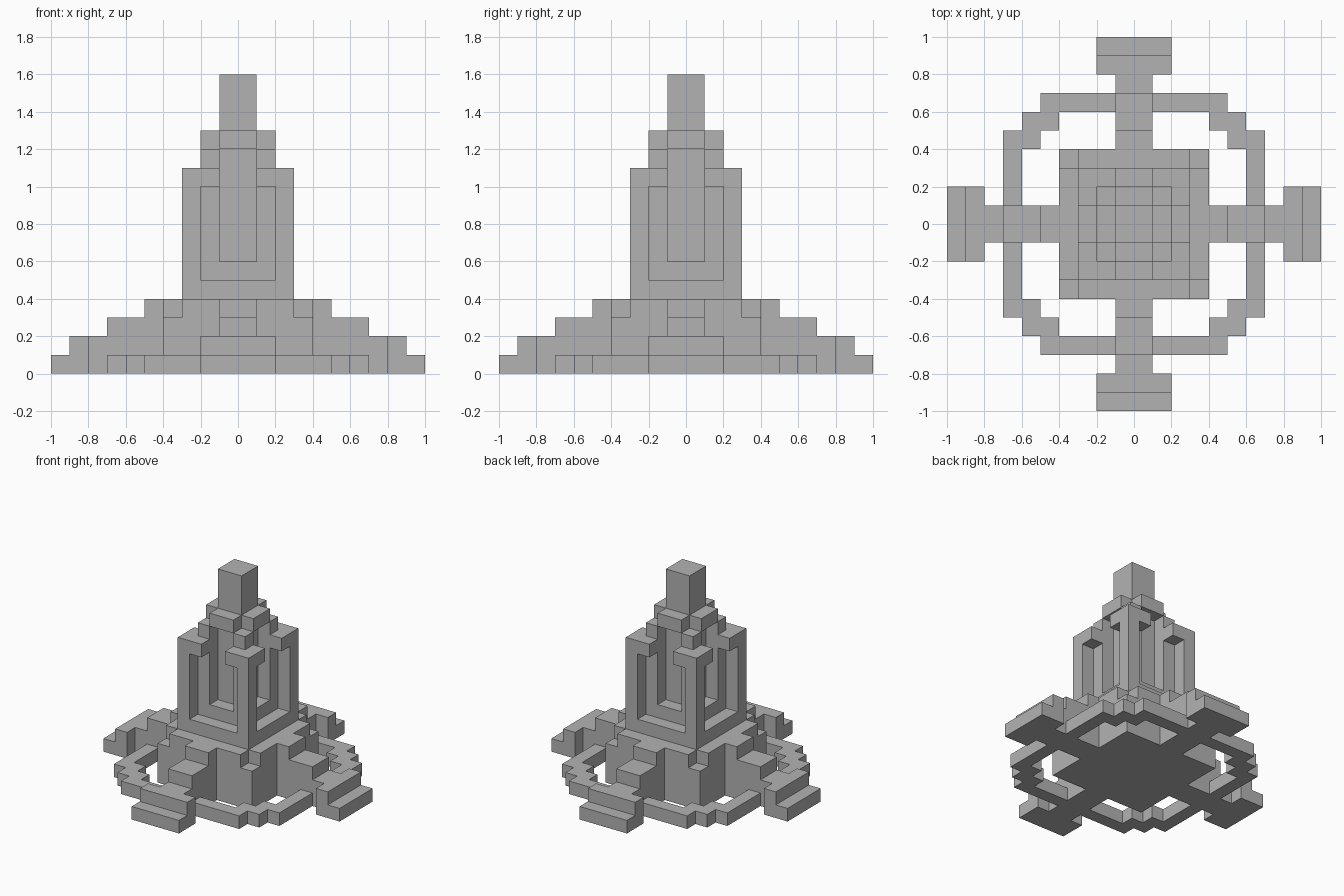
import bpy
import bmesh

UNIT = 0.1  # edge length of one building cube

default = bpy.data.objects.get("Cube")
if default:
    bpy.data.objects.remove(default)

stone = bpy.data.materials.new("grey_stone")
stone.use_nodes = True
grey = (0.45, 0.45, 0.45, 1)
stone.diffuse_color = grey
stone.node_tree.nodes["Principled BSDF"].inputs["Base Color"].default_value = grey


def square(half, z0, z1):
    """Centred square block."""
    return (-half, half, -half, half, z0, z1)


def four_way(boxes):
    """Repeat boxes on all four sides by quarter turns."""
    result = []
    for box in boxes:
        for _ in range(4):
            result.append(box)
            x0, x1, y0, y1, z0, z1 = box
            box = (-y1, -y0, x0, x1, z0, z1)
    return result


def build(name, boxes):
    """Fuse boxes (in cube units) into one clean shell."""
    cells = {(x, y, z)
             for x0, x1, y0, y1, z0, z1 in boxes
             for x in range(x0, x1) for y in range(y0, y1) for z in range(z0, z1)}
    bm = bmesh.new()
    for cell in cells:
        for axis in range(3):
            for side in (0, 1):
                neighbour = list(cell)
                neighbour[axis] += 2 * side - 1
                if tuple(neighbour) in cells:
                    continue
                corners = []
                for u, v in ((0, 0), (1, 0), (1, 1), (0, 1)):
                    p = list(cell)
                    p[axis] += side
                    p[(axis + 1) % 3] += u
                    p[(axis + 2) % 3] += v
                    corners.append(bm.verts.new([c * UNIT for c in p]))
                bm.faces.new(corners if side else corners[::-1])
    bmesh.ops.remove_doubles(bm, verts=bm.verts, dist=UNIT / 100)
    bmesh.ops.dissolve_limit(bm, angle_limit=0.01, verts=bm.verts, edges=bm.edges)
    mesh = bpy.data.meshes.new(name)
    bm.to_mesh(mesh)
    bm.free()
    mesh.materials.append(stone)
    obj = bpy.data.objects.new(name, mesh)
    bpy.context.collection.objects.link(obj)
    return obj


# Square base with its four top corners notched
build("base", [square(4, 0, 3), (-3, 3, -4, 4, 3, 4), (-4, 4, -3, 3, 3, 4)])

# Stepped arms ending in wide two-step pads
build("stepped_arms", four_way([
    (4, 5, -1, 1, 0, 4),
    (5, 7, -1, 1, 0, 3),
    (7, 8, -1, 1, 0, 2),
    (8, 9, -2, 2, 0, 2),
    (9, 10, -2, 2, 0, 1),
]))

# Low ring linking the arms, with stepped corners
build("ground_ring", four_way([
    (1, 5, 6, 7, 0, 1),
    (-5, -1, 6, 7, 0, 1),
    (4, 6, 5, 6, 0, 1),
    (5, 6, 4, 5, 0, 1),
]))

# Tower: sills, corner columns with inward stubs, inner posts and core
build("tower", [square(3, 4, 5), square(2, 5, 6), square(1, 6, 12)] + four_way([
    (2, 3, 2, 3, 5, 11),
    (1, 2, 2, 3, 10, 11),
    (2, 3, 1, 2, 10, 11),
    (1, 2, 1, 2, 6, 12),
]))

# Cross-shaped cap and spire
build("cap_and_spire", [(-1, 1, -2, 2, 12, 13), (-2, 2, -1, 1, 12, 13), square(1, 13, 16)])
